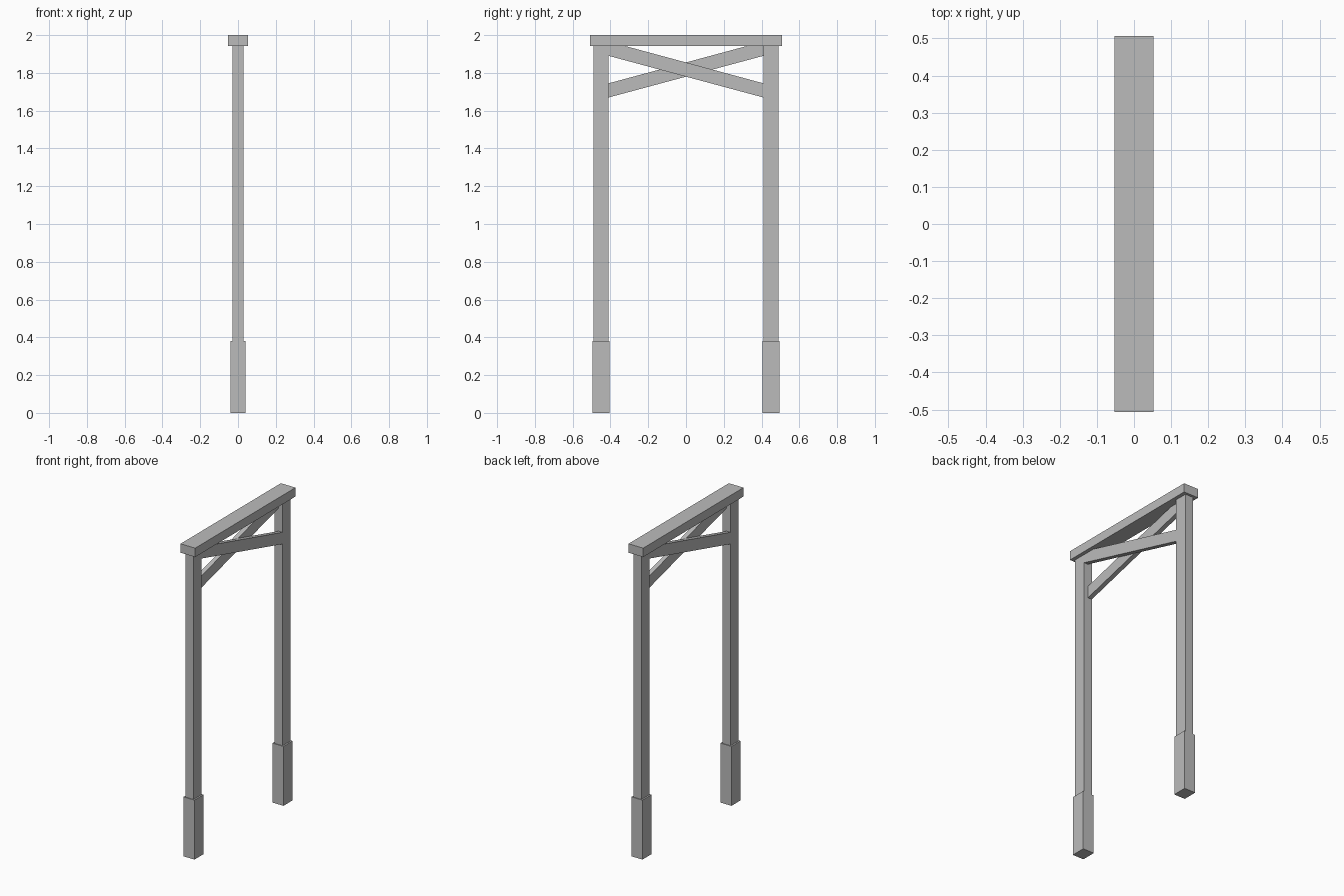
import bpy
import bmesh

cube = bpy.data.objects.get("Cube")
if cube:
    bpy.data.objects.remove(cube, do_unlink=True)

grey = bpy.data.materials.new("plain_grey")
grey.use_nodes = True
colour = (0.5, 0.5, 0.5, 1)
grey.diffuse_color = colour
grey.node_tree.nodes["Principled BSDF"].inputs["Base Color"].default_value = colour


def prism(name, profile, x0, x1):
    """Extrude a (y, z) outline from x0 to x1."""
    bm = bmesh.new()
    face = bm.faces.new([bm.verts.new((x0, y, z)) for y, z in profile])
    extruded = bmesh.ops.extrude_face_region(bm, geom=[face])["geom"]
    moved = [v for v in extruded if isinstance(v, bmesh.types.BMVert)]
    bmesh.ops.translate(bm, verts=moved, vec=(x1 - x0, 0, 0))
    bmesh.ops.recalc_face_normals(bm, faces=bm.faces)
    mesh = bpy.data.meshes.new(name)
    bm.to_mesh(mesh)
    bm.free()
    mesh.materials.append(grey)
    obj = bpy.data.objects.new(name, mesh)
    bpy.context.collection.objects.link(obj)
    return obj


def box(name, half_x, y, half_y, z0, z1):
    outline = [(y - half_y, z0), (y + half_y, z0), (y + half_y, z1), (y - half_y, z1)]
    return prism(name, outline, -half_x, half_x)


BASE_TOP, BEAM_BOTTOM, POST_X = 0.38, 1.943, 0.029

# Top beam
box("top_beam", 0.052, 0, 0.507, BEAM_BOTTOM, 2)

# Posts with thicker feet
for side, y in (("front", -0.45), ("back", 0.45)):
    box(side + "_post", POST_X, y, 0.041, BASE_TOP, BEAM_BOTTOM)
    box(side + "_foot", 0.039, y, 0.046, 0, BASE_TOP)

# Crossed braces, cut upright at the posts and level under the beam
inner = 0.409
brace = [(-inner, 1.67), (inner, 1.89), (inner, BEAM_BOTTOM),
         (0.325, BEAM_BOTTOM), (-inner, 1.745)]
prism("right_brace", brace, -POST_X, 0)
prism("left_brace", [(-y, z) for y, z in brace], 0, POST_X)
